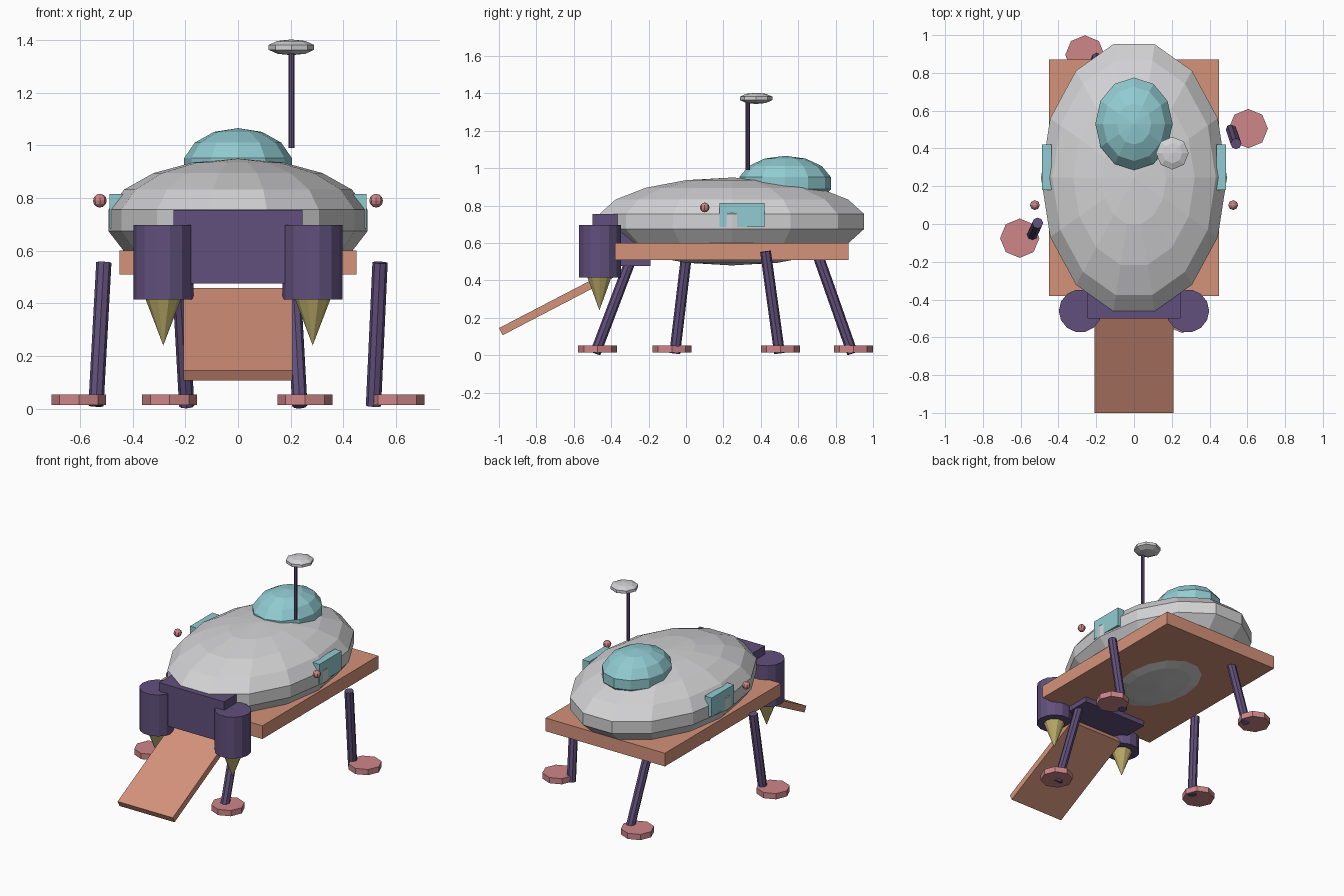
import bpy, bmesh, math
from mathutils import Matrix, Vector

if "Cube" in bpy.data.objects:
    bpy.data.objects.remove(bpy.data.objects["Cube"])


def material(name, r, g, b):
    m = bpy.data.materials.new(name)
    lin = [((c / 255 + 0.055) / 1.055) ** 2.4 for c in (r, g, b)]
    m.diffuse_color = (*lin, 1)
    m.use_nodes = True
    m.node_tree.nodes["Principled BSDF"].inputs["Base Color"].default_value = m.diffuse_color
    return m


GREY = material("hull grey", 210, 210, 212)
TEAL = material("glass teal", 145, 204, 210)
CLAY = material("deck clay", 212, 146, 122)
ROSE = material("pad rose", 206, 134, 137)
PURPLE = material("engine purple", 97, 80, 124)
GOLD = material("nozzle gold", 188, 174, 106)


def finish(name, bm, mat, matrix):
    bm.transform(matrix)
    bmesh.ops.recalc_face_normals(bm, faces=bm.faces)
    me = bpy.data.meshes.new(name)
    bm.to_mesh(me)
    bm.free()
    me.materials.append(mat)
    ob = bpy.data.objects.new(name, me)
    bpy.context.collection.objects.link(ob)
    return ob


def box(name, lo, hi, mat, turn=Matrix()):
    lo, hi = Vector(lo), Vector(hi)
    bm = bmesh.new()
    bmesh.ops.create_cube(bm, size=1)
    place = Matrix.Translation((lo + hi) / 2) @ Matrix.Diagonal((*(hi - lo), 1))
    return finish(name, bm, mat, turn @ place)


def ellipsoid(name, centre, radii, segs, rings, mat):
    bm = bmesh.new()
    bmesh.ops.create_uvsphere(bm, u_segments=segs, v_segments=rings, radius=1)
    # put a vertex column on the long (y) axis
    m = Matrix.Translation(centre) @ Matrix.Diagonal((*radii, 1)) @ Matrix.Rotation(math.pi / 2, 4, 'Z')
    return finish(name, bm, mat, m)


def tube(name, a, b, ra, rb, segs, mat):
    a, b = Vector(a), Vector(b)
    d = b - a
    bm = bmesh.new()
    bmesh.ops.create_cone(bm, cap_ends=True, segments=segs, radius1=ra, radius2=rb, depth=d.length)
    bmesh.ops.rotate(bm, verts=bm.verts, matrix=Matrix.Rotation(math.pi / 2, 3, 'Z'))
    m = Matrix.Translation((a + b) / 2) @ Vector((0, 0, 1)).rotation_difference(d).to_matrix().to_4x4()
    return finish(name, bm, mat, m)


# Hull, cockpit dome and deck
ellipsoid("hull", (0, 0.245, 0.715), (0.5, 0.736, 0.235), 14, 9, GREY)
ellipsoid("cockpit_dome", (0, 0.53, 0.92), (0.21, 0.251, 0.146), 12, 7, TEAL)
box("deck", (-0.45, -0.38, 0.51), (0.45, 0.87, 0.60), CLAY)

# Sloping ramp, hinged about its lower end
slope = Matrix.Translation((0, -1.0, 0.145)) @ Matrix.Rotation(math.radians(27.5), 4, 'X')
box("ramp", (-0.208, 0, -0.043), (0.208, 0.68, 0), CLAY, slope)

# Engine block with twin engines and nozzles, side windows and lamps
box("engine_block", (-0.245, -0.5, 0.476), (0.245, -0.19, 0.755), PURPLE)
for s, side in ((-1, "left"), (1, "right")):
    x = 0.284 * s
    tube(side + "_engine", (x, -0.46, 0.415), (x, -0.46, 0.697), 0.114, 0.114, 14, PURPLE)
    tube(side + "_nozzle", (x, -0.463, 0.24), (x, -0.463, 0.42), 0, 0.069, 10, GOLD)
    xs = sorted((0.436 * s, 0.488 * s))
    box(side + "_window", (xs[0], 0.18, 0.685), (xs[1], 0.42, 0.815), TEAL)
    ellipsoid(side + "_lamp", (0.525 * s, 0.1, 0.79), (0.026,) * 3, 8, 6, ROSE)

# Splayed legs: foot point, top point, pad centre
legs = {
    "front": ((0.235, -0.485, 0.01), (0.205, -0.28, 0.55), (0.255, -0.473)),
    "right": ((0.515, 0.5, 0.01), (0.54, 0.425, 0.555), (0.605, 0.505)),
    "left": ((-0.54, -0.06, 0.01), (-0.51, 0.005, 0.555), (-0.605, -0.075)),
    "back": ((-0.195, 0.89, 0.01), (-0.225, 0.70, 0.55), (-0.26, 0.895)),
}
for name, (foot, top, (px, py)) in legs.items():
    tube(name + "_leg", foot, top, 0.029, 0.029, 8, PURPLE)
    tube(name + "_pad", (px, py, 0.014), (px, py, 0.053), 0.104, 0.104, 8, ROSE)

# Antenna
tube("antenna_mast", (0.203, 0.33, 0.99), (0.203, 0.33, 1.392), 0.011, 0.011, 8, PURPLE)
ellipsoid("antenna_dish", (0.203, 0.375, 1.373), (0.091, 0.091, 0.03), 8, 5, GREY)
